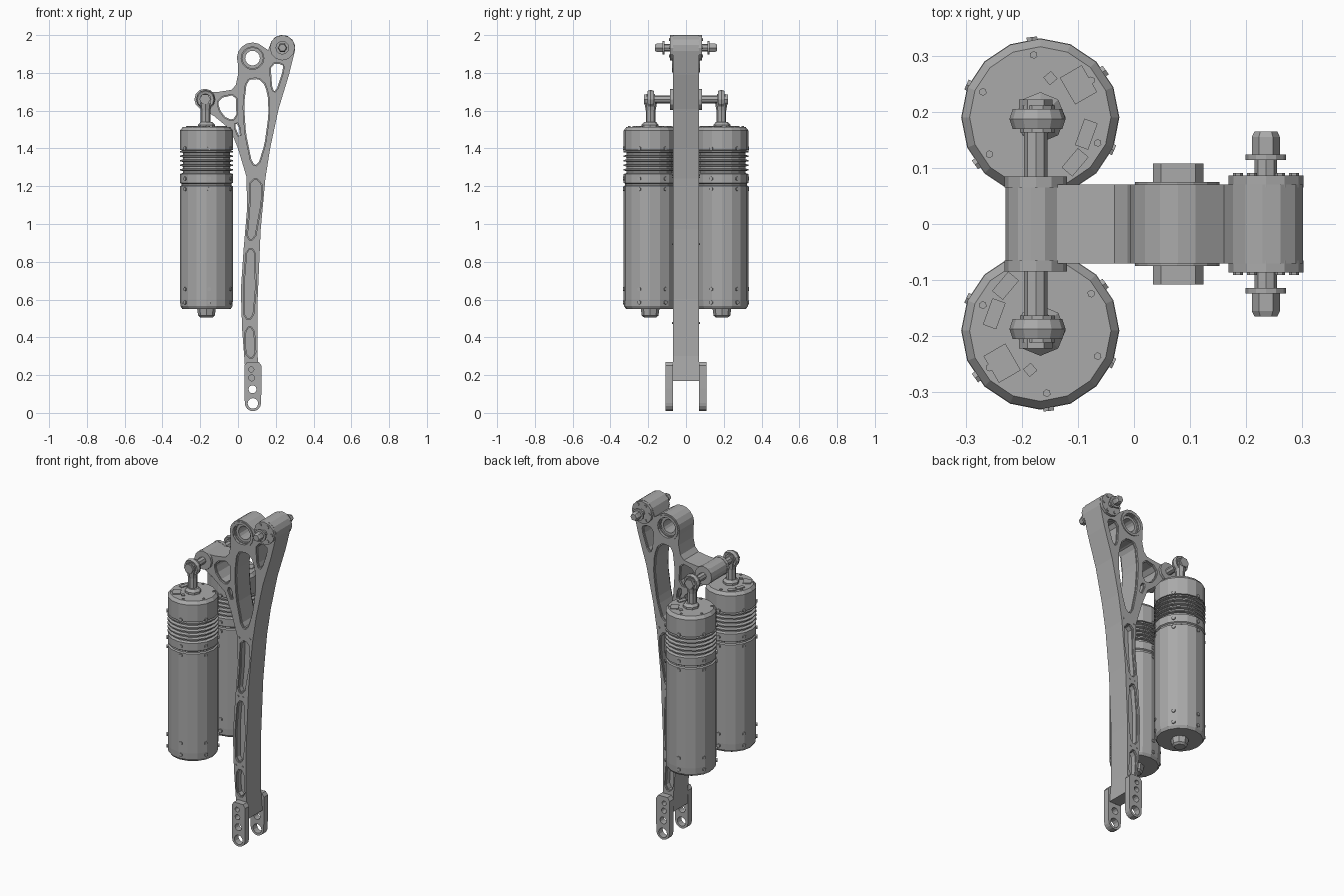
import bpy
import math
from mathutils import Vector, Matrix

if "Cube" in bpy.data.objects:
    bpy.data.objects.remove(bpy.data.objects["Cube"])

metal = bpy.data.materials.new("brushed grey")
GREY = (0.40, 0.40, 0.40, 1)
metal.diffuse_color = GREY
metal.use_nodes = True
metal.node_tree.nodes["Principled BSDF"].inputs["Base Color"].default_value = GREY


def add(name, mesh, matrix=Matrix()):
    mesh.transform(matrix)
    mesh.shade_flat()
    mesh.materials.clear()
    mesh.materials.append(metal)
    obj = bpy.data.objects.new(name, mesh)
    bpy.context.collection.objects.link(obj)
    return obj


def arc(cx, cz, r, start, end, n):
    angles = [math.radians(start + (end - start) * i / n) for i in range(n + 1)]
    return [(cx + r * math.cos(a), cz + r * math.sin(a)) for a in angles]


def circle(cx, cz, r, n=12):
    return arc(cx, cz, r, 0, 360, n)[:-1]


def soften(points, r=0.02):
    """Cut every corner of a loop into a short bevel."""
    loop = [Vector(p) for p in points]
    out = []
    for i, p in enumerate(loop):
        for q in (loop[i - 1], loop[(i + 1) % len(loop)]):
            d = q - p
            out.append(tuple(p + d.normalized() * min(r, d.length * 0.35)))
    return out


def grow(points, d):
    """Offset a loop outwards by d."""
    loop = [Vector(p) for p in points]
    area = sum(a.x * b.y - a.y * b.x for a, b in zip(loop, loop[1:] + loop[:1]))
    out = []
    for i, p in enumerate(loop):
        t = loop[(i + 1) % len(loop)] - loop[i - 1]
        n = Vector((t.y, -t.x)).normalized() * (1 if area > 0 else -1)
        out.append(tuple(p + n * d))
    return out


def plate(name, outline, holes, y0, y1):
    """Flat plate in the xz plane with holes, spanning y0 to y1."""
    curve = bpy.data.curves.new(name, "CURVE")
    curve.dimensions = "2D"
    curve.fill_mode = "BOTH"
    curve.extrude = abs(y1 - y0) / 2
    for loop in [outline] + holes:
        spline = curve.splines.new("POLY")
        spline.points.add(len(loop) - 1)
        for point, (x, z) in zip(spline.points, loop):
            point.co = (x, z, 0, 1)
        spline.use_cyclic_u = True
    temp = bpy.data.objects.new("temp", curve)
    bpy.context.collection.objects.link(temp)
    mesh = bpy.data.meshes.new_from_object(
        temp.evaluated_get(bpy.context.evaluated_depsgraph_get()))
    bpy.data.objects.remove(temp)
    bpy.data.curves.remove(curve)
    place = Matrix.Translation((0, (y0 + y1) / 2, 0)) @ Matrix.Rotation(math.pi / 2, 4, "X")
    return add(name, mesh, place)


def lathe(name, profile, matrix, n=16, closed=False):
    """Spin (radius, height) points round z; closed makes a tube."""
    verts = [(r * math.cos(2 * math.pi * i / n), r * math.sin(2 * math.pi * i / n), h)
             for r, h in profile for i in range(n)]
    rows = len(profile)
    faces = []
    for k in range(rows if closed else rows - 1):
        a, b = k * n, (k + 1) % rows * n
        faces += [(a + i, a + (i + 1) % n, b + (i + 1) % n, b + i) for i in range(n)]
    if not closed:
        faces += [tuple(reversed(range(n))), tuple(range((rows - 1) * n, rows * n))]
    mesh = bpy.data.meshes.new(name)
    mesh.from_pydata(verts, [], faces)
    return add(name, mesh, matrix)


def side_axis(x, z, s):
    """Axis pointing out of the frame on side s."""
    return Matrix.Translation((x, 0, z)) @ Matrix.Rotation(-s * math.pi / 2, 4, "X")


def disc(r, h0, h1):
    return [(r, h0), (r, h1)]


# Main link frame: outline with three bosses
HIP, KNEE, ROD = (0.235, 1.933), (0.077, 1.878), (-0.175, 1.66)
outline = [(0.115, 0.17), (0.104, 0.3), (0.104, 0.6), (0.12, 0.97), (0.145, 1.24),
           (0.17, 1.4), (0.215, 1.61), (0.27, 1.79)]
outline += arc(*HIP, 0.068, -15, 150, 6) + [(0.16, 1.92)]
outline += arc(*KNEE, 0.083, 45, 200, 7) + [(0, 1.79), (-0.012, 1.735), (-0.035, 1.71), (-0.1, 1.7)]
outline += arc(*ROD, 0.054, 45, 260, 8)
outline += [(-0.125, 1.57), (-0.04, 1.5), (0, 1.4), (0.045, 1.25), (0.048, 1.08),
            (0.03, 0.87), (0.015, 0.65), (0.022, 0.44), (0.035, 0.27), (0.04, 0.17)]
windows = [soften(w) for w in (
    [(0.047, 1.755), (0.08, 1.77), (0.13, 1.76), (0.157, 1.69), (0.162, 1.58),
     (0.14, 1.42), (0.105, 1.31), (0.075, 1.32), (0.042, 1.48), (0.032, 1.63)],
    [(0.172, 1.845), (0.235, 1.85), (0.24, 1.82), (0.2, 1.7), (0.182, 1.71)],
    [(-0.1, 1.665), (-0.012, 1.685), (-0.008, 1.56), (-0.055, 1.55), (-0.105, 1.615)],
    [(-0.022, 1.53), (0.003, 1.53), (0.012, 1.45)])]
pockets = [soften(p) for p in (
    [(0.068, 1.235), (0.12, 1.23), (0.122, 1.12), (0.085, 0.92), (0.05, 0.92), (0.065, 1.08)],
    [(0.05, 0.865), (0.085, 0.865), (0.09, 0.65), (0.075, 0.5), (0.037, 0.5), (0.036, 0.7)],
    [(0.045, 0.45), (0.08, 0.45), (0.09, 0.3), (0.05, 0.29), (0.04, 0.36)])]
bore = [circle(*KNEE, 0.055)]
plate("link_core", outline, windows + pockets + bore, -0.06, 0.06)
for s, side in ((-1, "front"), (1, "back")):
    plate(side + "_link_rim", outline, [grow(h, 0.006) for h in windows + pockets + bore],
          s * 0.06, s * 0.07)
plate("pocket_web", grow([p for p in outline if p[1] < 1.27], -0.004), [], -0.03, 0.03)
lathe("bearing", [(0.039, -0.05), (0.057, -0.05), (0.057, 0.05), (0.039, 0.05)],
      side_axis(*KNEE, 1), 16, True)

# Fork prongs, flanges and pins on both sides
for s, side in ((-1, "front_"), (1, "back_")):
    prong = [(0.034, 0.25), (0.034, 0.13)] + arc(0.079, 0.052, 0.043, 180, 360, 8)
    prong += [(0.124, 0.13), (0.124, 0.25), (0.11, 0.27), (0.048, 0.27)]
    plate(side + "fork_prong", prong,
          [circle(0.079, 0.05, 0.028), circle(0.077, 0.125, 0.021),
           circle(0.072, 0.185, 0.016), circle(0.07, 0.23, 0.014)], s * 0.07, s * 0.108)
    lathe(side + "bearing_lip", [(0.06, 0.06), (0.075, 0.06), (0.075, 0.075), (0.06, 0.075)],
          side_axis(*KNEE, s), 16, True)

    hip = side_axis(*HIP, s)
    lathe(side + "hip_flange", disc(0.067, 0.065, 0.086), hip, 12)
    lathe(side + "hip_pin", disc(0.02, 0.08, 0.12), hip, 8)
    lathe(side + "hip_washer", disc(0.036, 0.114, 0.124), hip, 12)
    lathe(side + "hip_nut", [(0.025, 0.12), (0.025, 0.155), (0.02, 0.165)], hip, 6)
    for x, z in circle(*HIP, 0.05, 6):
        lathe(side + "hip_bolt", disc(0.009, 0.08, 0.091), side_axis(x, z, s), 6)

    rod = side_axis(*ROD, s)
    lathe(side + "rod_flange", disc(0.056, 0.065, 0.085), rod, 12)
    lathe(side + "rod_pin", disc(0.021, 0.08, 0.21), rod, 8)
    lathe(side + "rod_pin_nut", disc(0.03, 0.205, 0.222), rod, 6)
    for x, z in ((0.057, 1.25), (0.13, 1.26), (0.05, 0.895), (0.085, 0.895),
                 (0.035, 0.475), (0.08, 0.475)):
        lathe(side + "link_rivet", disc(0.006, 0.065, 0.073), side_axis(x, z, s), 6)

# Actuators: the front one is the back one turned half a turn
body = [(0.128, 0.55), (0.138, 0.565), (0.14, 0.6), (0.14, 1.2), (0.132, 1.205),
        (0.132, 1.213), (0.14, 1.218), (0.14, 1.265)]
for i in range(5):
    z = 1.27 + i * 0.024
    body += [(0.124, z), (0.124, z + 0.011), (0.141, z + 0.013), (0.141, z + 0.02)]
body += [(0.124, 1.39), (0.14, 1.393), (0.14, 1.495), (0.126, 1.513)]
for s, side in ((-1, "front_"), (1, "back_")):
    base = Matrix.Translation((-0.167, s * 0.19, 0))
    if s < 0:
        base = base @ Matrix.Rotation(math.pi, 4, "Z")
    lathe(side + "actuator_body", body, base)
    lathe(side + "actuator_end_nut", [(0.032, 0.505), (0.044, 0.515), (0.05, 0.555)], base, 8)
    lathe(side + "rod_gland", [(0.045, 1.505), (0.045, 1.525), (0.032, 1.54)], base, 8)

    # Rod and its eye, aligned with the pin
    stem = Matrix.Translation((-0.172, s * 0.187, 0))
    lathe(side + "rod", [(0.026, 1.53), (0.026, 1.6), (0.033, 1.64)], stem, 8)
    eye = Matrix.Translation((-0.172, s * 0.187, 1.66)) @ Matrix.Rotation(math.pi / 2, 4, "X")
    lathe(side + "rod_eye", [(0.03, -0.014), (0.044, -0.018), (0.05, 0), (0.044, 0.018),
                             (0.03, 0.014)], eye, 12, True)
    lathe(side + "rod_ball", disc(0.031, -0.024, 0.024), eye, 10)

    # Side screws and cap screws
    for k in range(6):
        a = math.radians(60 * k - 84)
        for z in (0.585, 0.655, 1.185, 1.24, 1.4):
            spot = Matrix.Rotation(a, 4, "Z") @ Matrix.Translation((0.13, 0, z))
            lathe(side + "side_screw", disc(0.011, 0, 0.014),
                  base @ spot @ Matrix.Rotation(math.pi / 2, 4, "Y"), 6)
        cap = Matrix.Rotation(a, 4, "Z") @ Matrix.Translation((0.112, 0, 0))
        lathe(side + "cap_screw", disc(0.007, 1.51, 1.518), base @ cap, 6)

    # Cable ports on the cap
    for x, y, w, d, turn in ((0.068, 0.058, 0.045, 0.055, 30), (0.082, -0.03, 0.025, 0.05, -20),
                             (0.062, -0.08, 0.045, 0.025, 50), (0.018, 0.07, 0.018, 0.018, 40)):
        spot = Matrix.Translation((x, y, 0)) @ Matrix.Rotation(math.radians(turn), 4, "Z")
        shape = Matrix.Diagonal((w, d, 1, 1)) @ Matrix.Rotation(math.pi / 4, 4, "Z")
        lathe(side + "cable_port", disc(math.sqrt(0.5), 1.51, 1.518), base @ spot @ shape, 4)
